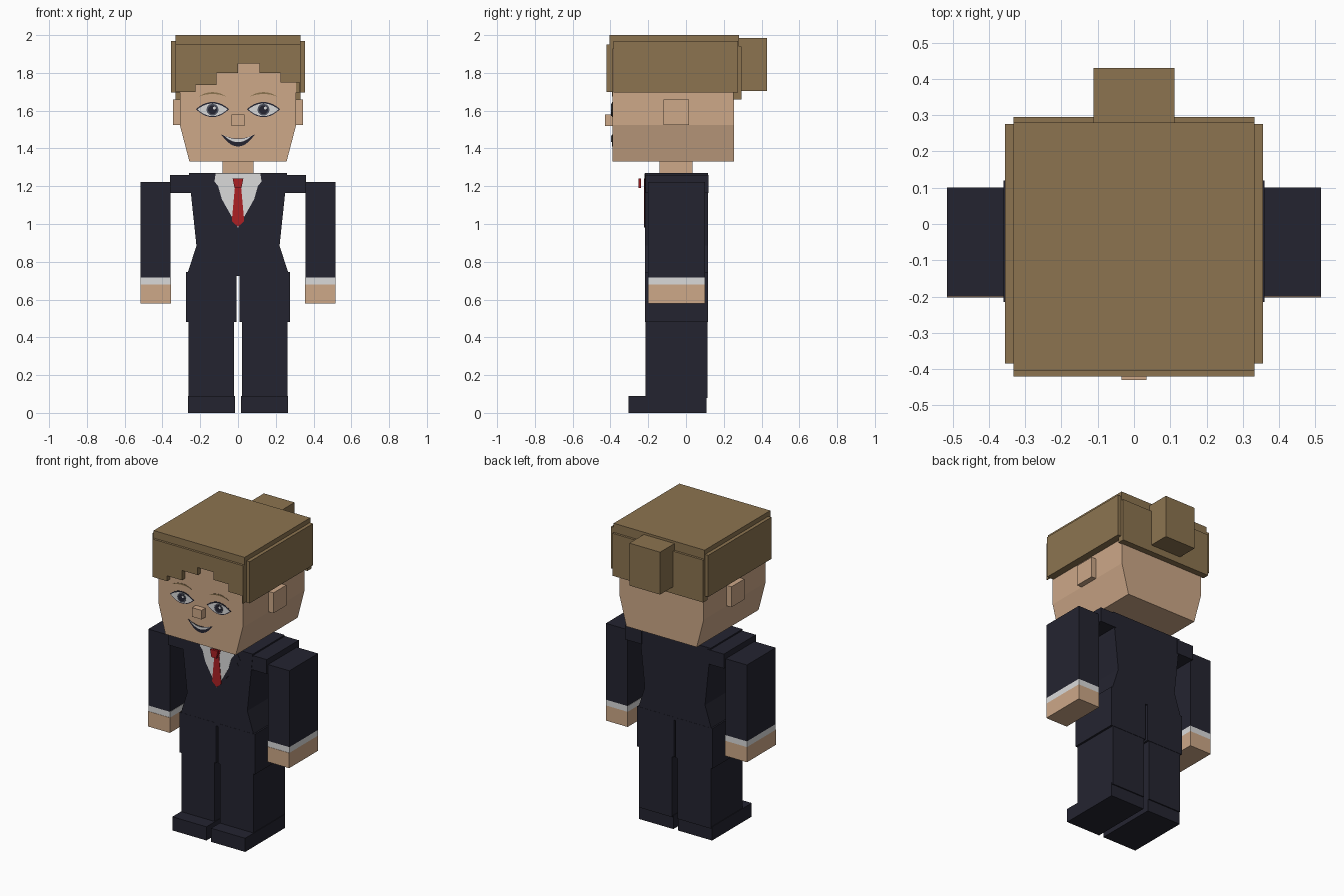
import bpy, bmesh, math

cube = bpy.data.objects.get("Cube")
if cube:
    bpy.data.objects.remove(cube, do_unlink=True)


def material(name, r, g, b):
    """Flat material from display colour channels, stored as linear."""
    lin = [((c / 255 + 0.055) / 1.055) ** 2.4 for c in (r, g, b)] + [1]
    m = bpy.data.materials.new(name)
    m.use_nodes = True
    m.diffuse_color = lin
    m.node_tree.nodes["Principled BSDF"].inputs["Base Color"].default_value = lin
    return m


SKIN = material("skin", 205, 168, 136)
HAIR = material("hair brown", 140, 116, 80)
SUIT = material("suit navy", 36, 36, 48)
WHITE = material("shirt white", 218, 218, 218)
RED = material("tie red", 172, 32, 36)
GREY = material("iris grey", 78, 82, 94)


def prism(name, pts, y0, y1, mat):
    """Solid with an (x, z) outline running from y0 to y1."""
    bm = bmesh.new()
    face = bm.faces.new([bm.verts.new((x, y0, z)) for x, z in pts])
    ext = bmesh.ops.extrude_face_region(bm, geom=[face], use_keep_orig=True)
    for v in ext["geom"]:
        if isinstance(v, bmesh.types.BMVert):
            v.co.y = y1
    bmesh.ops.recalc_face_normals(bm, faces=bm.faces)
    me = bpy.data.meshes.new(name)
    bm.to_mesh(me)
    bm.free()
    me.materials.append(mat)
    ob = bpy.data.objects.new(name, me)
    bpy.context.scene.collection.objects.link(ob)
    return ob


def box(name, x, y, z, mat):
    return prism(name, [(x[0], z[0]), (x[1], z[0]), (x[1], z[1]), (x[0], z[1])], y[0], y[1], mat)


def mirrored(half):
    """Close a right-half outline across x = 0."""
    return half + [(-x, z) for x, z in reversed(half) if x > 0]


def oval(cx, cz, rx, rz, n=12):
    return [(cx + rx * math.cos(2 * math.pi * i / n), cz + rz * math.sin(2 * math.pi * i / n)) for i in range(n)]


def arc_band(cx, half, low, high, n=10):
    """Band between two arcs that meet in points; low and high give (end z, middle z)."""
    def curve(a):
        return [(cx + half * t, a[0] + (a[1] - a[0]) * (1 - t * t)) for t in (2 * i / n - 1 for i in range(n + 1))]
    top = curve(high)[1:-1]
    return curve(low) + top[::-1]


# Head, neck and nose
prism("head", mirrored([(0.257, 1.33), (0.308, 1.525), (0.308, 1.96)]), -0.39, 0.255, SKIN)
box("neck", (-0.083, 0.083), (-0.14, 0.035), (1.25, 1.34), SKIN)
box("nose", (-0.035, 0.035), (-0.43, -0.385), (1.52, 1.58), SKIN)

# Hair: cap, stepped fringe, back panel and bun
box("hair_cap", (-0.332, 0.332), (-0.405, 0.28), (1.93, 2.0), HAIR)
steps = [(-0.332, 1.70), (-0.225, 1.735), (-0.115, 1.80), (0, 1.85), (0.115, 1.80), (0.225, 1.75), (0.325, 1.70), (0.332, 1.70)]
outline = [(-0.332, 1.95)]
for (x0, z), (x1, _) in zip(steps, steps[1:]):
    outline += [(x0, z), (x1, z)]
prism("hair_fringe", outline + [(0.332, 1.95)], -0.42, -0.386, HAIR)
box("hair_back", (-0.332, 0.332), (0.25, 0.295), (1.66, 1.94), HAIR)
box("hair_bun", (-0.112, 0.112), (0.28, 0.43), (1.705, 1.985), HAIR)

# Torso with pinched waist
prism("torso", mirrored([(0, 0.725), (0.262, 0.725), (0.265, 0.745), (0.22, 0.885), (0.248, 1.15), (0.26, 1.27)]),
      -0.217, 0.116, SUIT)

# Shirt, tie blade and tie knot
prism("shirt_front", mirrored([(0, 0.98), (0.085, 1.13), (0.105, 1.2), (0.125, 1.225), (0.118, 1.268)]),
      -0.220, -0.216, WHITE)
prism("tie_blade", mirrored([(0, 0.985), (0.033, 1.015), (0.017, 1.19), (0.028, 1.24)]), -0.223, -0.219, RED)
prism("tie_knot", mirrored([(0.018, 1.19), (0.028, 1.24)]), -0.252, -0.237, RED)

# Mouth
prism("mouth", arc_band(0, 0.09, (1.475, 1.41), (1.475, 1.452)), -0.393, -0.389, SUIT)
prism("teeth", arc_band(0, 0.074, (1.468, 1.433), (1.468, 1.449)), -0.396, -0.392, WHITE)

for side, s in (("left", 1), ("right", -1)):
    def span(a, b):
        return (a * s, b * s)

    # Eye, brow and ear
    cx = 0.135 * s
    prism(side + "_eye_outline", arc_band(cx, 0.088, (1.608, 1.566), (1.608, 1.646)), -0.392, -0.389, SUIT)
    prism(side + "_eye_white", arc_band(cx, 0.08, (1.607, 1.571), (1.607, 1.638)), -0.394, -0.391, WHITE)
    prism(side + "_iris", oval(cx, 1.605, 0.032, 0.032), -0.396, -0.393, GREY)
    prism(side + "_pupil", oval(cx, 1.605, 0.024, 0.024), -0.397, -0.395, SUIT)
    prism(side + "_glint", oval(cx + 0.01, 1.614, 0.008, 0.008, 8), -0.398, -0.396, WHITE)
    prism(side + "_brow", arc_band(cx, 0.073, (1.675, 1.688), (1.675, 1.698)), -0.392, -0.389, HAIR)
    box(side + "_ear", span(0.3, 0.343), (-0.12, 0.015), (1.525, 1.66), SKIN)
    box(side + "_hair_panel", span(0.3, 0.355), (-0.385, 0.275), (1.695, 1.97), HAIR)

    # Jacket lapel
    lapel = [(0, 0.98), (0.085, 1.13), (0.105, 1.2), (0.125, 1.225), (0.118, 1.268), (0.135, 1.268),
             (0.172, 1.2), (0.145, 1.185), (0.155, 1.165)]
    prism(side + "_lapel", [(x * s, z) for x, z in lapel], -0.2185, -0.216, SUIT)

    # Shoulder, sleeve, cuff and hand
    box(side + "_shoulder", span(0.24, 0.36), (-0.215, 0.12), (1.165, 1.26), SUIT)
    box(side + "_sleeve", span(0.358, 0.515), (-0.2, 0.1), (0.718, 1.222), SUIT)
    box(side + "_cuff", span(0.356, 0.515), (-0.2, 0.1), (0.68, 0.718), WHITE)
    box(side + "_hand", span(0.356, 0.515), (-0.202, 0.1), (0.58, 0.68), SKIN)

    # Jacket skirt, trouser leg and shoe
    box(side + "_hip", span(0.007, 0.275), (-0.218, 0.117), (0.48, 0.745), SUIT)
    box(side + "_leg", span(0.02, 0.262), (-0.215, 0.115), (0.08, 0.5), SUIT)
    box(side + "_shoe", span(0.017, 0.266), (-0.305, 0.108), (0, 0.09), SUIT)
